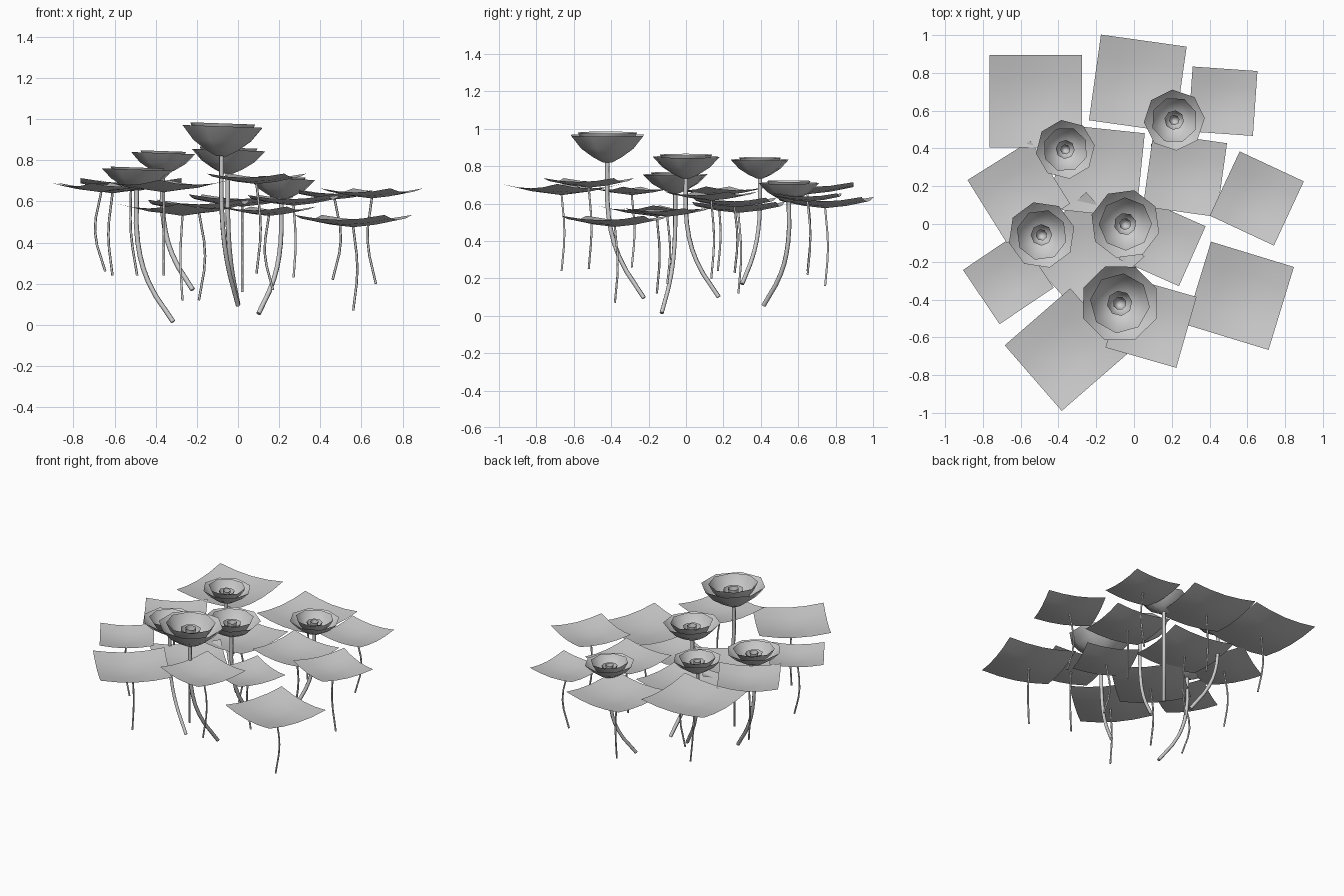
import bpy
import bmesh
from math import cos, sin, pi, radians
from mathutils import Matrix, Vector

if "Cube" in bpy.data.objects:
    bpy.data.objects.remove(bpy.data.objects["Cube"], do_unlink=True)

# One neutral colour for the whole plant group
grey = bpy.data.materials.new("plain_grey")
grey.use_nodes = True
grey.diffuse_color = (0.6, 0.6, 0.6, 1)
grey.node_tree.nodes["Principled BSDF"].inputs["Base Color"].default_value = grey.diffuse_color


def add_object(name, bm, matrix):
    """Turn a bmesh into a smooth shaded, placed object."""
    mesh = bpy.data.meshes.new(name)
    bm.to_mesh(mesh)
    bm.free()
    mesh.shade_smooth()
    mesh.materials.append(grey)
    obj = bpy.data.objects.new(name, mesh)
    obj.matrix_world = matrix
    bpy.context.collection.objects.link(obj)
    return obj


def add_stem(name, points, radius):
    """Thin bent stalk, six sided, along a smoothed path."""
    curve = bpy.data.curves.new(name, "CURVE")
    curve.dimensions = "3D"
    curve.bevel_depth = radius
    curve.bevel_resolution = 1
    curve.use_fill_caps = True
    curve.resolution_u = 3
    spline = curve.splines.new("BEZIER")
    spline.bezier_points.add(len(points) - 1)
    for knot, point in zip(spline.bezier_points, points):
        knot.co = point
        knot.handle_left_type = knot.handle_right_type = "AUTO"
    curve.materials.append(grey)
    obj = bpy.data.objects.new(name, curve)
    bpy.context.collection.objects.link(obj)
    # Convert the stalk to a plain mesh
    bpy.ops.object.select_all(action="DESELECT")
    bpy.context.view_layer.objects.active = obj
    obj.select_set(True)
    bpy.ops.object.convert(target="MESH")


def add_leaf(number, x, y, z, side, turn, bow, shift, foot):
    """Square pad, dished so that its corners rise, on a bent stalk."""
    bm = bmesh.new()
    bmesh.ops.create_grid(bm, x_segments=4, y_segments=4, size=side / 2)
    corner = side / 2 ** 0.5
    for v in bm.verts:
        v.co.z = 0.13 * side * (v.co.xy.length / corner) ** 1.5
    place = Matrix.Translation((x, y, z)) @ Matrix.Rotation(radians(turn), 4, "Z")
    add_object(f"leaf_{number}", bm, place)
    path = [(x, y, z),
            (x + bow, y + 0.015, foot + (z - foot) * 0.5),
            (x + shift, y, foot)]
    add_stem(f"leaf_stem_{number}", path, 0.006)


def add_cup(bm, profile, turn, sides=8):
    """Open faceted petal cup from (radius, height) pairs."""
    rings = []
    for radius, height in profile:
        angles = [turn + 2 * pi * i / sides for i in range(sides)]
        rings.append([bm.verts.new((radius * cos(a), radius * sin(a), height)) for a in angles])
    for low, high in zip(rings, rings[1:]):
        for i in range(sides):
            j = (i + 1) % sides
            bm.faces.new((low[i], low[j], high[j], high[i]))
    bm.faces.new(list(reversed(rings[0])))


# Cup profiles as fractions of the flower radius and depth
OUTER = [(0.13, 0), (0.4, 0.2), (0.72, 0.52), (1, 1)]
MIDDLE = [(0.12, 0.12), (0.4, 0.34), (0.62, 0.68), (0.76, 1.1)]
INNER = [(0.12, 0.2), (0.24, 0.4), (0.32, 0.8)]
HEART = [(0.07, 0.25), (0.14, 0.5), (0.17, 0.85)]


def add_flower(number, x, y, z, radius, depth, turn, foot):
    """Nested petal cups on a thicker stalk that curves out at the foot."""
    bm = bmesh.new()
    for i, cup in enumerate((OUTER, MIDDLE, INNER, HEART)):
        scaled = [(r * radius, h * depth) for r, h in cup]
        add_cup(bm, scaled, radians(turn + 16 * i))
    place = Matrix.Translation((x, y, z)) @ Matrix.Rotation(0.035, 4, "Y")
    add_object(f"flower_{number}", bm, place)
    top, end = Vector((x, y, z + 0.01)), Vector(foot)
    path = []
    for fall, drift in ((0, 0), (0.4, 0.03), (0.7, 0.32), (1, 1)):
        point = top.lerp(end, drift)
        point.z = top.z + (end.z - top.z) * fall
        path.append(point)
    add_stem(f"flower_stem_{number}", path, 0.012)


# Leaves: x, y, centre height, side, turn, stalk bow, foot shift, foot height
LEAVES = [
    (-.52, .65, .65, .49, 0, 0, .03, .24),
    (.02, .744, .575, .458, -8, 0, 0, .16),
    (.47, .65, .61, .344, -4, .03, -.01, .22),
    (.65, .135, .615, .375, -25, -.02, .02, .2),
    (.27, .26, .58, .394, -8, .01, 0, .23),
    (.15, -.1, .53, .347, -24, -.02, .02, .17),
    (.56, -.38, .475, .459, -17, .02, 0, .07),
    (.09, -.52, .685, .39, -16, .02, 0, .25),
    (-.36, -.665, .645, .46, 41, 0, 0, .24),
    (-.665, -.29, .645, .346, 34, -.03, .02, .26),
    (-.61, .17, .64, .394, 32, -.02, 0, .24),
    (-.19, .28, .55, .45, -6, .03, 0, .12),
    (-.27, -.156, .53, .46, 42, -.01, 0, .12),
]
for number, leaf in enumerate(LEAVES, 1):
    add_leaf(number, *leaf)

# Flowers: x, y, base height, radius, depth, turn, foot of the stalk
FLOWERS = [
    (-.367, .395, .735, .157, .1, 8, (-.22, .3, .17)),
    (-.493, -.058, .655, .178, .1, 14, (-.315, -.13, .015)),
    (-.05, 0, .735, .185, .115, 30, (0, .175, .1)),
    (-.08, -.42, .82, .21, .145, 22, (0, -.225, .095)),
    (.21, .55, .61, .162, .1, 4, (.1, .415, .055)),
]
for number, flower in enumerate(FLOWERS, 1):
    add_flower(number, *flower)
